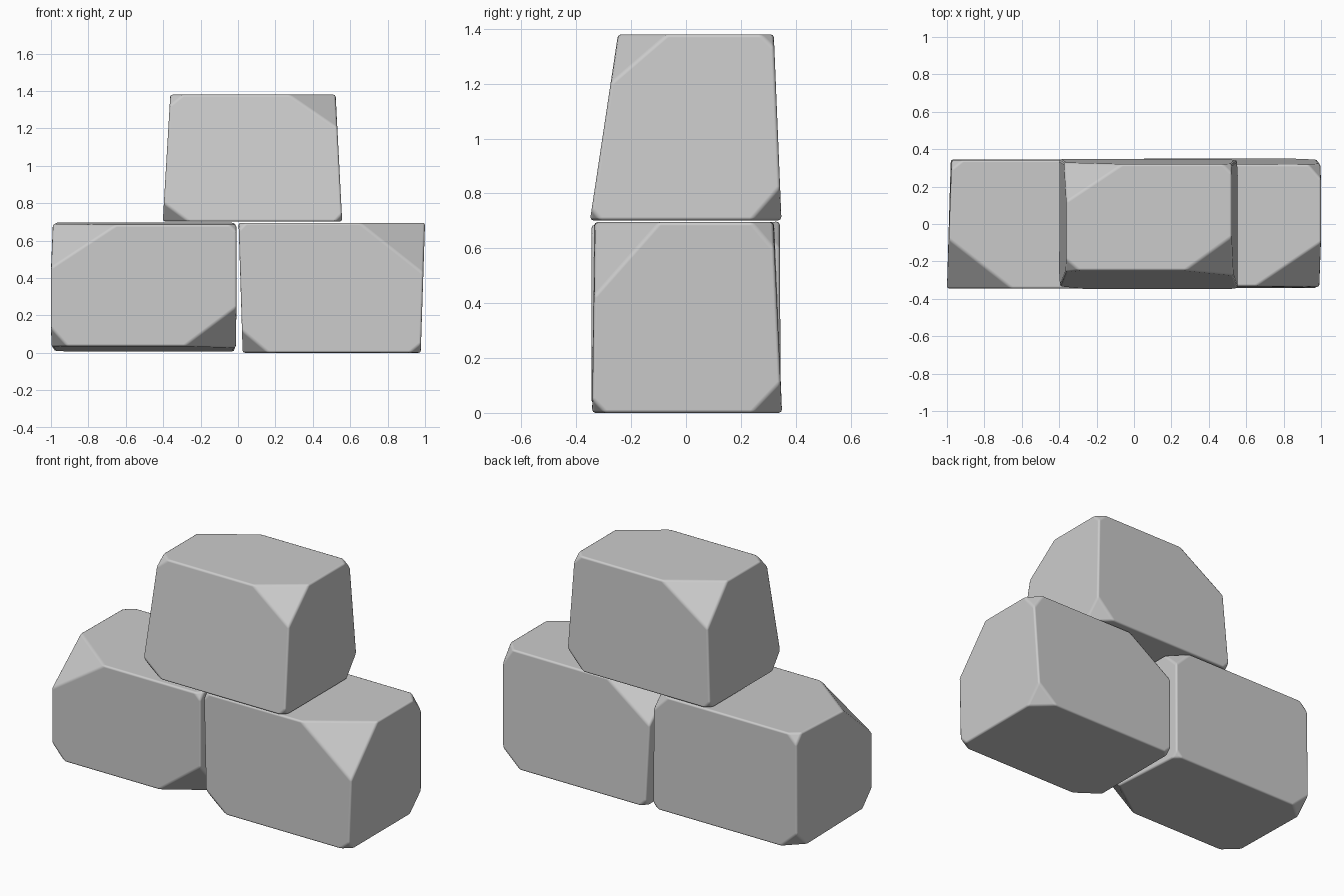
import bpy, bmesh
from mathutils import Vector
from itertools import product

if "Cube" in bpy.data.objects:
    bpy.data.objects.remove(bpy.data.objects["Cube"])


def stone(name, front_b, front_t, back_b, back_t, chips):
    """Tapered block. Each rail is ((x, y, z) left, (x, y, z) right);
    chips gives the cut lengths along x, y, z at a corner (L/R, F/B, D/U)."""
    corner = {}
    for key, rail in (("FD", front_b), ("FU", front_t), ("BD", back_b), ("BU", back_t)):
        corner["L" + key], corner["R" + key] = Vector(rail[0]), Vector(rail[1])
    flip = dict(zip("LRFBDU", "RLBFUD"))
    bm = bmesh.new()
    for c in map("".join, product("LR", "FB", "DU")):
        for i, d in enumerate(chips.get(c, (0.04, 0.04, 0.04))):
            other = c[:i] + flip[c[i]] + c[i + 1:]
            bm.verts.new(corner[c] + (corner[other] - corner[c]).normalized() * d)
    bmesh.ops.convex_hull(bm, input=bm.verts[:])
    bmesh.ops.dissolve_limit(bm, angle_limit=0.06, verts=bm.verts[:], edges=bm.edges[:])
    bmesh.ops.recalc_face_normals(bm, faces=bm.faces[:])
    mesh = bpy.data.meshes.new(name)
    bm.to_mesh(mesh)
    bm.free()
    ob = bpy.data.objects.new(name, mesh)
    bpy.context.collection.objects.link(ob)
    # softly worn edges
    bev = ob.modifiers.new("worn_edges", "BEVEL")
    bev.width, bev.segments = 0.012, 2
    bev.limit_method, bev.angle_limit = "ANGLE", 0.3
    bev.harden_normals = True
    mesh.shade_smooth()
    return ob


# lower left stone
stone("left_stone",
      ((-1.0, -.345, .035), (-.008, -.345, .035)), ((-1.0, -.345, .685), (-.008, -.345, .685)),
      ((-.98, .345, .005), (-.02, .345, .005)), ((-.975, .342, .697), (-.02, .342, .697)),
      {"LFU": (.35, .265, .23), "RFD": (.28, .2, .21), "LFD": (.09, .09, .1),
       "LBD": (.11, .1, .1), "LBU": (.06, .05, .06), "RBU": (.1, .1, .1)})

# lower right stone
stone("right_stone",
      ((.025, -.342, 0), (.977, -.342, 0)), ((.003, -.335, .695), (1.0, -.332, .695)),
      ((.025, .35, 0), (.977, .35, 0)), ((.003, .322, .695), (1.0, .318, .695)),
      {"RFU": (.35, .235, .27), "LBU": (.3, .2, .21), "LFD": (.14, .1, .12),
       "RBD": (.12, .11, .11), "RFD": (.06, .05, .05), "RBU": (.07, .08, .1)})

# upper stone
stone("top_stone",
      ((-.402, -.35, .702), (.557, -.35, .702)), ((-.362, -.248, 1.38), (.522, -.248, 1.38)),
      ((-.402, .348, .702), (.557, .348, .702)), ((-.362, .32, 1.38), (.522, .32, 1.38)),
      {"RFU": (.25, .18, .18), "LBU": (.3, .2, .21), "LFD": (.14, .1, .1),
       "RBD": (.12, .11, .12), "LFU": (.07, .06, .06), "RBU": (.05, .05, .05)})
